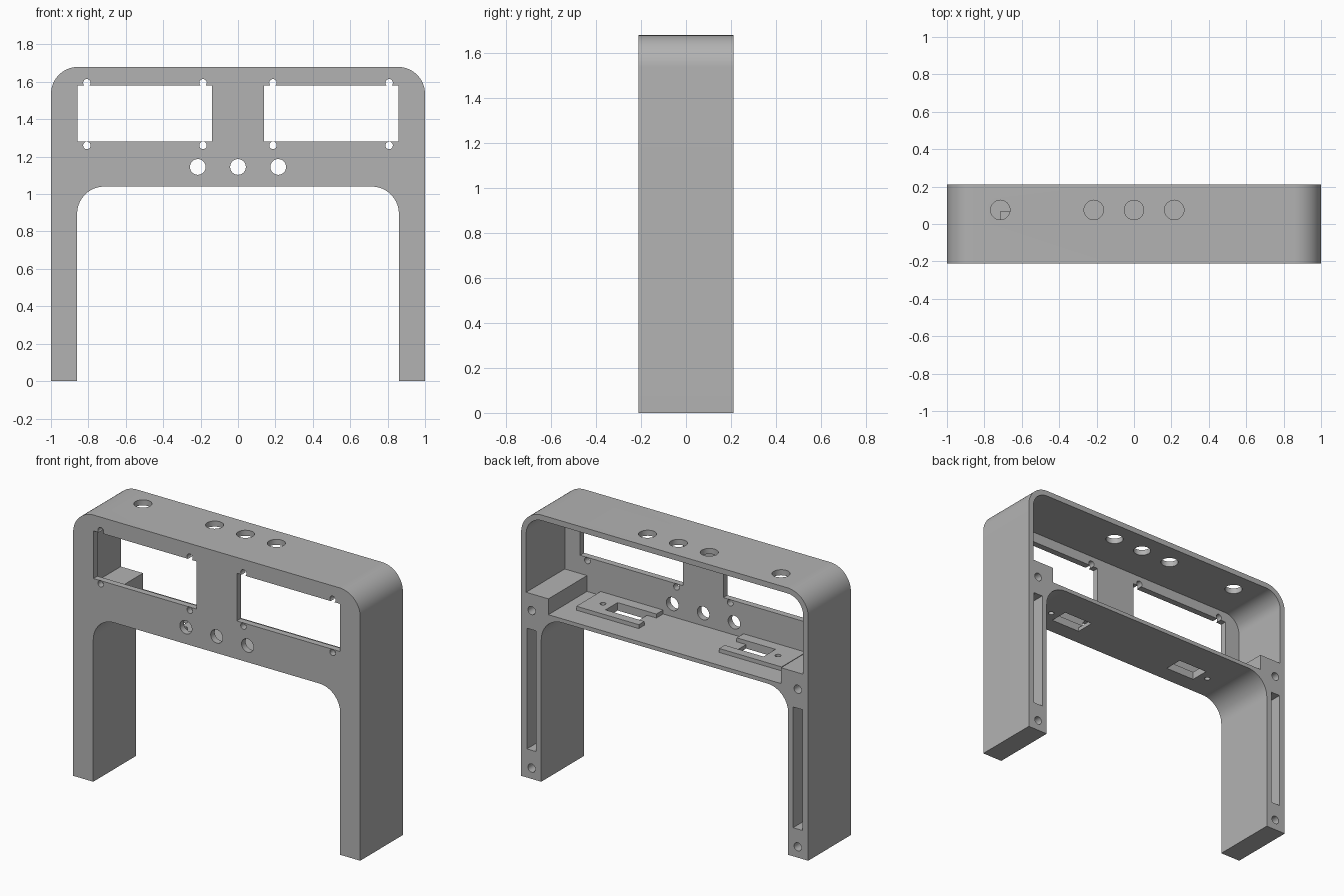
import bpy, bmesh
from math import sin, cos, pi, radians
from mathutils import Vector

cube = bpy.data.objects.get("Cube")
if cube:
    bpy.data.objects.remove(cube, do_unlink=True)

grey = bpy.data.materials.new("plain grey")
grey.use_nodes = True
grey.diffuse_color = (0.45, 0.45, 0.45, 1)
grey.node_tree.nodes["Principled BSDF"].inputs["Base Color"].default_value = (0.45, 0.45, 0.45, 1)

DEPTH = 0.212
INNER_Y = -0.172      # inside of the front wall
FLOOR = 1.065


def arc(cx, cz, r, start, end, n=16):
    """Points of a circular arc in degrees."""
    angles = [radians(start + (end - start) * i / n) for i in range(n + 1)]
    return [(cx + r * cos(a), cz + r * sin(a)) for a in angles]


def circle(cx, cz, r, n=32):
    return arc(cx, cz, r, 0, 360, n)[:-1]


def rect(x0, x1, z0, z1):
    return [(x0, z0), (x1, z0), (x1, z1), (x0, z1)]


def mirrored(half):
    """Close a right-hand half profile with its mirror image."""
    return half + [(-x, z) for x, z in reversed(half)]


def prism(name, outline, low, high, axis="Y"):
    """Extrude an outline along Y (outline in XZ) or along Z (outline in XY)."""
    bm = bmesh.new()
    place = (lambda u, v, h: (u, h, v)) if axis == "Y" else (lambda u, v, h: (u, v, h))
    face = bm.faces.new([bm.verts.new(place(u, v, low)) for u, v in outline])
    side = bmesh.ops.extrude_face_region(bm, geom=[face])["geom"]
    bmesh.ops.translate(bm, vec=Vector(place(0, 0, high - low)),
                        verts=[g for g in side if isinstance(g, bmesh.types.BMVert)])
    bmesh.ops.recalc_face_normals(bm, faces=bm.faces)
    mesh = bpy.data.meshes.new(name)
    bm.to_mesh(mesh)
    bm.free()
    mesh.materials.append(grey)
    ob = bpy.data.objects.new(name, mesh)
    bpy.context.collection.objects.link(ob)
    return ob


def activate(ob):
    bpy.ops.object.select_all(action="DESELECT")
    ob.select_set(True)
    bpy.context.view_layer.objects.active = ob


def cut(ob, outline, low, high, axis="Y"):
    """Subtract a prism from an object."""
    tool = prism("cutter", outline, low, high, axis)
    tool.hide_render = True
    mod = ob.modifiers.new("cut", "BOOLEAN")
    mod.operation, mod.solver, mod.object = "DIFFERENCE", "EXACT", tool
    activate(ob)
    bpy.ops.object.modifier_apply(modifier=mod.name)
    bpy.data.objects.remove(tool, do_unlink=True)


# Arch-shaped housing with rounded shoulders and opening
arch = (arc(0.715, 0.895, 0.145, 90, 0) + [(0.86, 0), (1, 0)]
        + arc(0.855, 1.535, 0.145, 0, 90))
frame = prism("arch_frame", mirrored(arch), -DEPTH, DEPTH)

# Cavity open at the back, stepping up over the leg posts
cavity = ([(0.81, FLOOR), (0.81, 1.165), (0.965, 1.165)]
          + arc(0.855, 1.535, 0.11, 0, 90))
cut(frame, mirrored(cavity), INNER_Y, DEPTH + 0.1)

# Push-button holes in the front and the top
for x in (-0.215, 0, 0.215):
    cut(frame, circle(x, 1.145, 0.042), -0.3, -0.1)
for x in (-0.715, -0.215, 0, 0.215):
    cut(frame, circle(x, 0.075, 0.052), 1.5, 1.8, "Z")

for s in (-1, 1):
    # Display window with four screw holes
    cut(frame, rect(*sorted((0.14 * s, 0.858 * s)), 1.28, 1.58), -0.3, -0.1)
    for x in (0.187, 0.808):
        for z in (1.26, 1.595):
            cut(frame, circle(x * s, z, 0.02, 20), -0.3, -0.1)
    # Leg slot and screw holes on the back
    cut(frame, rect(*sorted((0.895 * s, 0.96 * s)), 0.18, 0.94), INNER_Y, 0.3)
    for z in (0.068, 1.06):
        cut(frame, circle(0.927 * s, z, 0.026, 24), 0.05, 0.3)

    # Board mount on the floor, slotted toward the middle
    plate = prism("left_mount" if s > 0 else "right_mount",
                  rect(*sorted((0.28 * s, 0.715 * s)), INNER_Y - 0.005, 0.07),
                  FLOOR - 0.005, FLOOR + 0.025, "Z")
    cut(plate, rect(*sorted((0.2 * s, 0.55 * s)), -0.105, 0.015), 1, 1.2, "Z")
    cut(frame, rect(*sorted((0.345 * s, 0.55 * s)), -0.105, 0.015), 0.98, 1.1, "Z")
    for part in (plate, frame):
        cut(part, circle(0.61 * s, -0.045, 0.017, 20), 0.98, 1.12, "Z")

# Smooth the rounded faces, keep edges crisp
for ob in [o for o in bpy.context.scene.objects if o.type == "MESH"]:
    activate(ob)
    bpy.ops.object.shade_smooth_by_angle(angle=radians(30))
